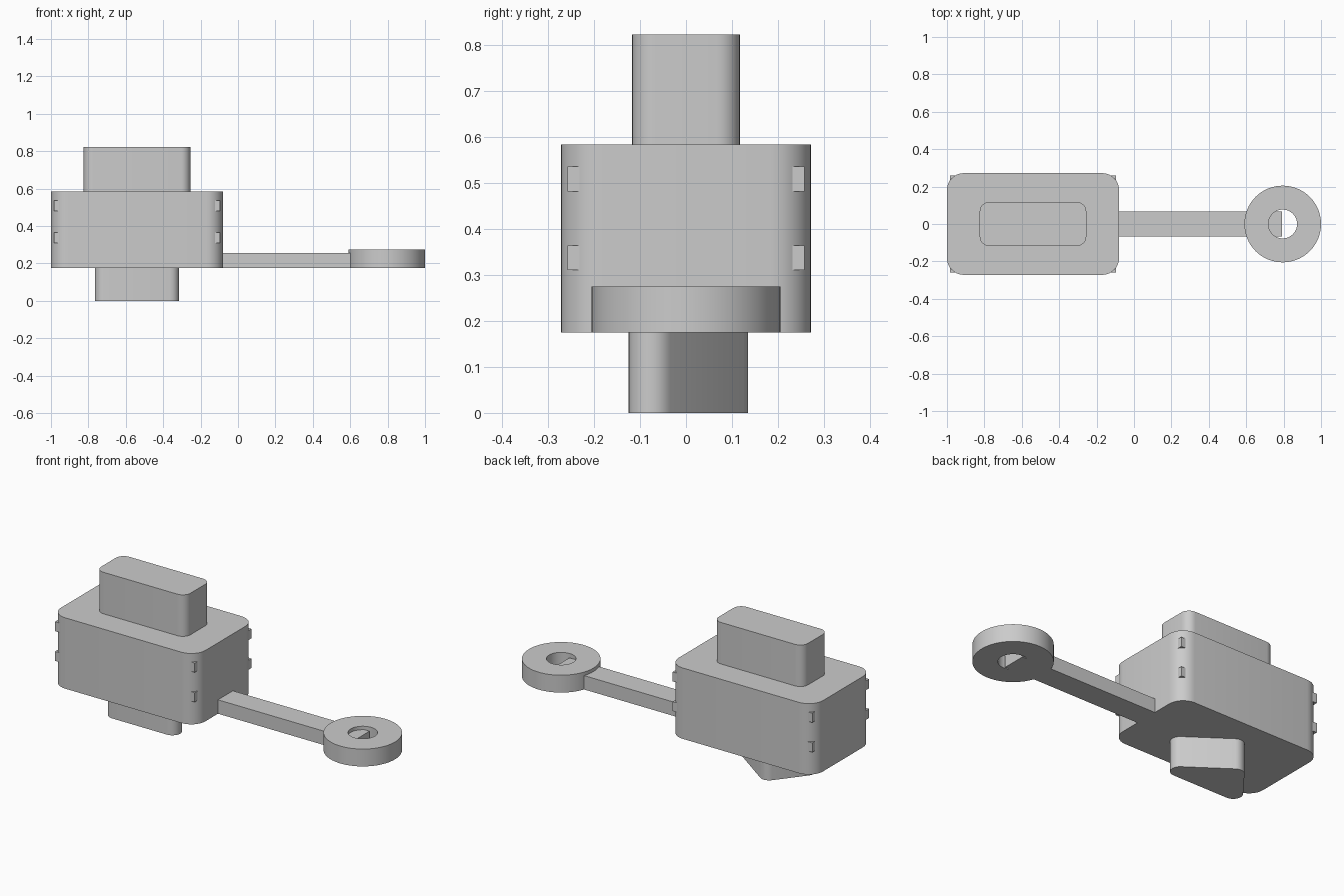
import bpy, math

cube = bpy.data.objects.get("Cube")
if cube:
    bpy.data.objects.remove(cube, do_unlink=True)

grey = bpy.data.materials.new("plain grey")
grey.use_nodes = True
grey.diffuse_color = (0.6, 0.6, 0.6, 1)
grey.node_tree.nodes["Principled BSDF"].inputs["Base Color"].default_value = (0.6, 0.6, 0.6, 1)


def add_object(name, verts, faces):
    mesh = bpy.data.meshes.new(name)
    mesh.from_pydata(verts, [], faces)
    mesh.materials.append(grey)
    obj = bpy.data.objects.new(name, mesh)
    bpy.context.collection.objects.link(obj)
    bpy.ops.object.select_all(action='DESELECT')
    obj.select_set(True)
    bpy.context.view_layer.objects.active = obj
    bpy.ops.object.shade_smooth_by_angle(angle=math.radians(30))
    return obj


def prism(name, outline, z0, z1):
    """Extrude a counter-clockwise outline between two heights."""
    n = len(outline)
    verts = [(x, y, z) for z in (z0, z1) for x, y in outline]
    sides = [(i, (i + 1) % n, n + (i + 1) % n, n + i) for i in range(n)]
    caps = [tuple(reversed(range(n))), tuple(range(n, 2 * n))]
    return add_object(name, verts, sides + caps)


def rounded(centres, r, steps=8):
    """Outline wrapped around circles of radius r at convex centres."""
    points = []
    n = len(centres)
    for i, (cx, cy) in enumerate(centres):
        px, py = centres[i - 1]
        nx, ny = centres[(i + 1) % n]
        start = math.atan2(cy - py, cx - px) - math.pi / 2
        end = math.atan2(ny - cy, nx - cx) - math.pi / 2
        turn = (end - start) % (2 * math.pi)
        for k in range(steps + 1):
            a = start + turn * k / steps
            points.append((cx + r * math.cos(a), cy + r * math.sin(a)))
    return points


def rectangle(cx, half_x, half_y):
    return [(cx - half_x, -half_y), (cx + half_x, -half_y),
            (cx + half_x, half_y), (cx - half_x, half_y)]


def ring(name, cx, outer, inner, z0, z1, n=64):
    """Flat washer with square edges."""
    loops = [(outer, z0), (outer, z1), (inner, z1), (inner, z0)]
    verts = [(cx + r * math.cos(math.tau * i / n), r * math.sin(math.tau * i / n), z)
             for r, z in loops for i in range(n)]
    faces = [(j * n + i, j * n + (i + 1) % n,
              (j + 1) % 4 * n + (i + 1) % n, (j + 1) % 4 * n + i)
             for j in range(4) for i in range(n)]
    return add_object(name, verts, faces)


# Main housing and the plug on top
MID = -0.54
prism("housing", rounded(rectangle(MID, 0.37, 0.182), 0.09), 0.175, 0.583)
prism("top_plug", rounded(rectangle(MID, 0.235, 0.067), 0.05), 0.583, 0.822)

# Rounded triangular foot
prism("foot", rounded([(-0.715, -0.075), (-0.365, -0.075), (-0.59, 0.085)], 0.05), 0, 0.175)

# Arm reaching halfway into the end ring
prism("arm", [(-0.12, -0.068), (0.79, -0.068), (0.79, 0.068), (-0.12, 0.068)], 0.175, 0.255)
ring("end_ring", 0.795, 0.205, 0.077, 0.175, 0.275)

# Small square lugs poking through the rounded corners
for sx, side in ((-1, "right"), (1, "left")):
    for sy, end in ((-1, "front"), (1, "back")):
        for z, level in ((0.31, "lower"), (0.481, "upper")):
            cx, cy = MID + sx * 0.43, sy * 0.243
            corners = [(cx + dx * 0.015, cy + dy * 0.015)
                       for dx, dy in ((-1, -1), (1, -1), (1, 1), (-1, 1))]
            prism(f"{level}_{end}_{side}_lug", corners, z, z + 0.054)
